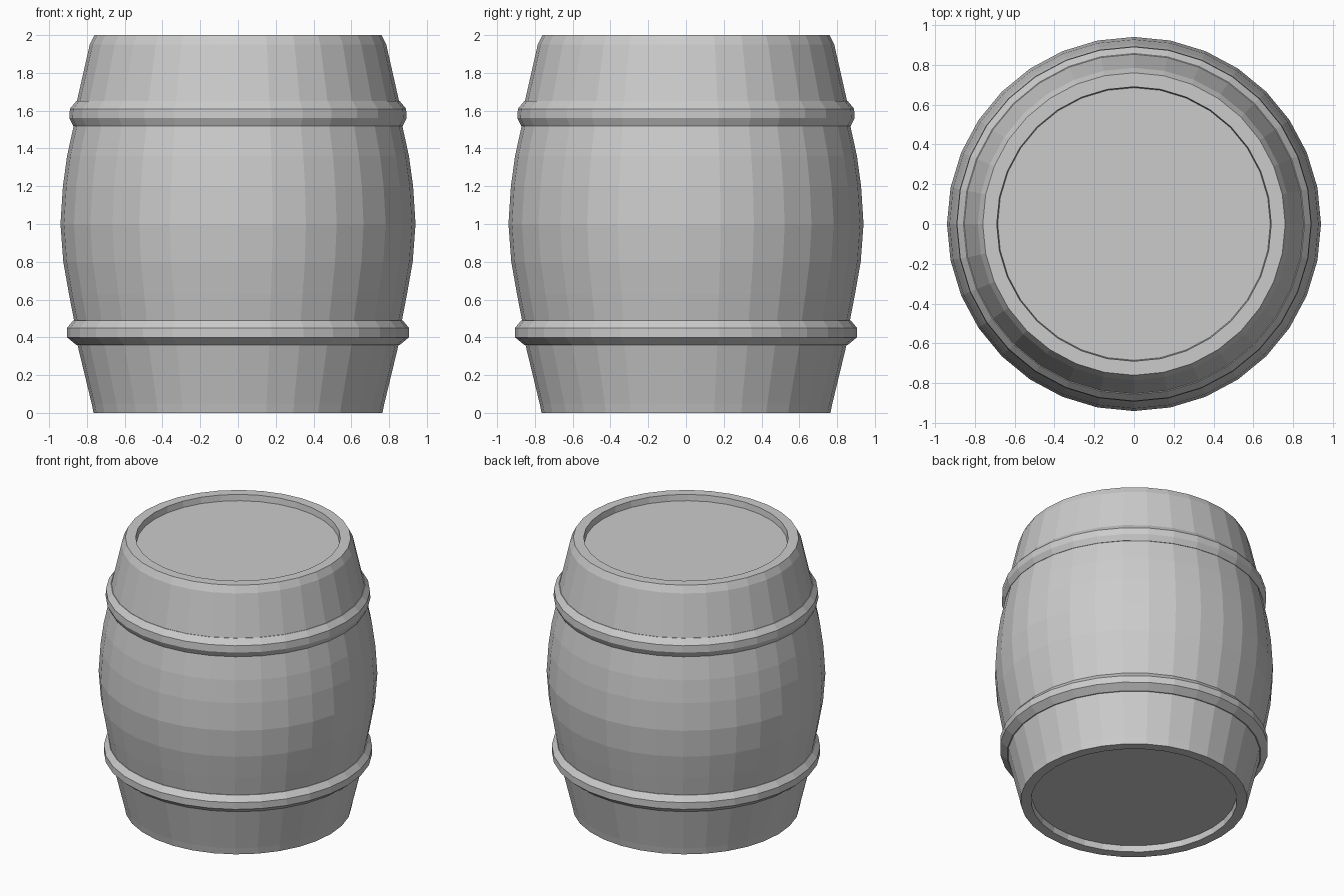
import bpy, bmesh
from math import cos, sin, pi

if "Cube" in bpy.data.objects:
    bpy.data.objects.remove(bpy.data.objects["Cube"])

SIDES = 32


def lathe(name, profile, closed=False):
    """Revolve (radius, z) points around z; open ends are capped with a disc."""
    bm = bmesh.new()
    rings = [[bm.verts.new((r * cos(2 * pi * i / SIDES), r * sin(2 * pi * i / SIDES), z))
              for i in range(SIDES)] for r, z in profile]
    pairs = list(zip(rings, rings[1:]))
    if closed:
        pairs.append((rings[-1], rings[0]))
    else:
        bm.faces.new(rings[0][::-1])
        bm.faces.new(rings[-1])
    for a, b in pairs:
        for i in range(SIDES):
            j = (i + 1) % SIDES
            bm.faces.new((a[i], a[j], b[j], b[i]))
    bmesh.ops.recalc_face_normals(bm, faces=bm.faces)
    mesh = bpy.data.meshes.new(name)
    bm.to_mesh(mesh)
    bm.free()
    obj = bpy.data.objects.new(name, mesh)
    bpy.context.collection.objects.link(obj)
    return obj


# Bulging body with a raised rim and a recessed head at each end
lathe("barrel_body", [
    (0.69, 0.045), (0.695, 0.0), (0.765, 0.0), (0.775, 0.05), (0.85, 0.36),
    (0.868, 0.49), (0.895, 0.63), (0.925, 0.8), (0.94, 1.0), (0.927, 1.2),
    (0.905, 1.36), (0.87, 1.52), (0.853, 1.65), (0.785, 1.95),
    (0.76, 2.0), (0.69, 2.0), (0.685, 1.955)])

# Two bevelled hoops
lathe("lower_hoop", [(0.84, 0.36), (0.857, 0.36), (0.905, 0.40), (0.905, 0.45),
                     (0.872, 0.49), (0.855, 0.49)], closed=True)
lathe("upper_hoop", [(0.86, 1.52), (0.873, 1.52), (0.893, 1.56), (0.89, 1.61),
                     (0.857, 1.65), (0.84, 1.65)], closed=True)
